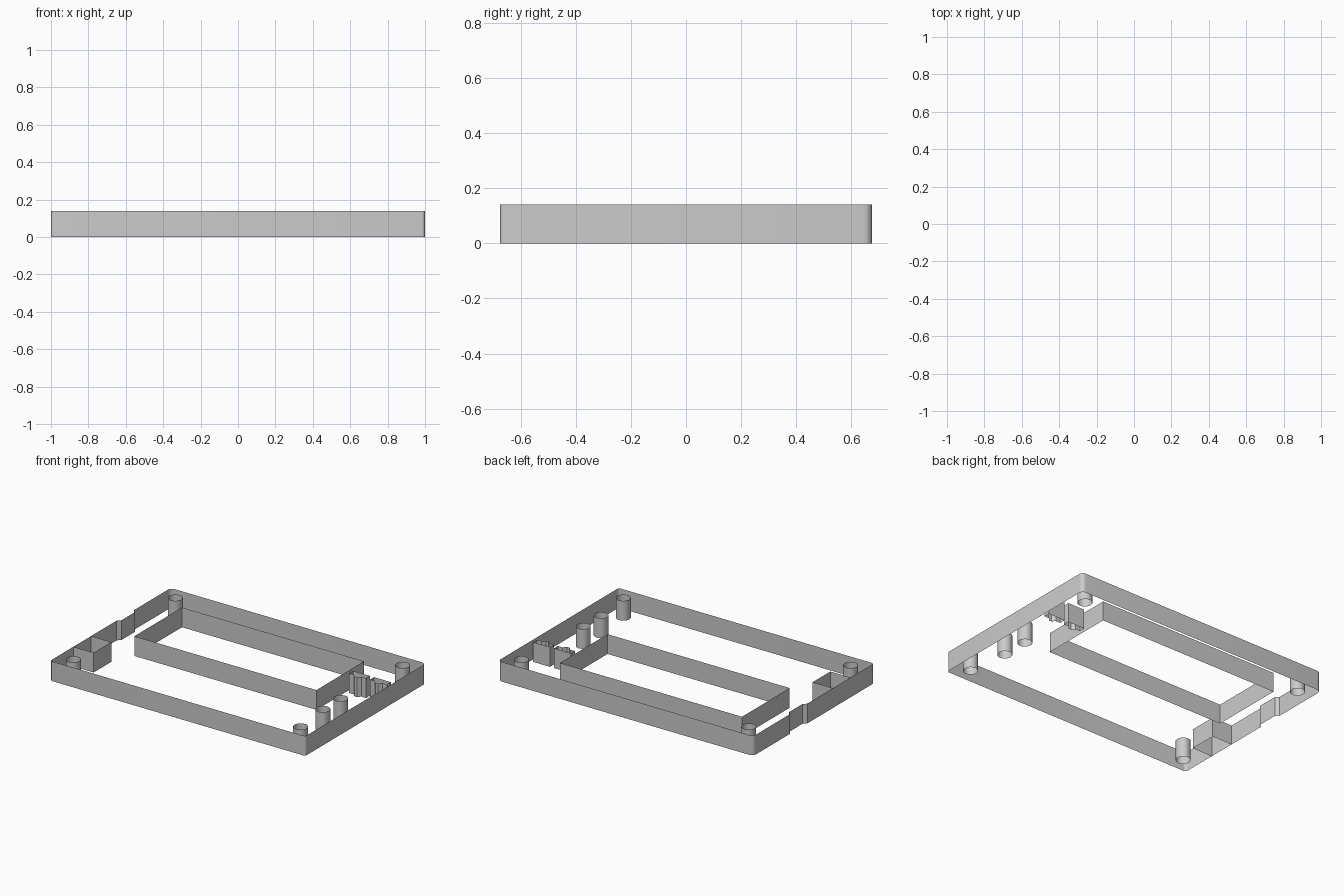
import bpy
import bmesh
from math import pi, sin, cos, radians

HEIGHT = 0.14

default = bpy.data.objects.get("Cube")
if default:
    bpy.data.objects.remove(default, do_unlink=True)

grey = bpy.data.materials.new("plain grey")
grey.use_nodes = True
colour = (0.6, 0.6, 0.6, 1)
grey.diffuse_color = colour
grey.node_tree.nodes["Principled BSDF"].inputs["Base Color"].default_value = colour


def wall(name, points, closed=True):
    """Extrude a plan profile into a thin upright wall, open above and below."""
    bm = bmesh.new()
    verts = [bm.verts.new((x, y, 0)) for x, y in points]
    pairs = list(zip(verts, verts[1:]))
    if closed:
        pairs.append((verts[-1], verts[0]))
    edges = [bm.edges.new(p) for p in pairs]
    result = bmesh.ops.extrude_edge_only(bm, edges=edges)
    top = [g for g in result["geom"] if isinstance(g, bmesh.types.BMVert)]
    bmesh.ops.translate(bm, verts=top, vec=(0, 0, HEIGHT))
    bmesh.ops.recalc_face_normals(bm, faces=bm.faces)
    mesh = bpy.data.meshes.new(name)
    bm.to_mesh(mesh)
    bm.free()
    mesh.materials.append(grey)
    obj = bpy.data.objects.new(name, mesh)
    bpy.context.collection.objects.link(obj)
    bpy.ops.object.select_all(action="DESELECT")
    obj.select_set(True)
    bpy.context.view_layer.objects.active = obj
    bpy.ops.object.shade_smooth_by_angle(angle=radians(35))
    return obj


def arc(cx, cy, r, start, sweep, steps):
    return [(cx + r * cos(start + sweep * i / steps),
             cy + r * sin(start + sweep * i / steps)) for i in range(steps + 1)]


# Outer rim: rounded corners and a shallow notch in the -x side
W, D = 1.0, 0.675
rim = []
for sx, sy, r, quarter in ((1, -1, 0.018, 3), (1, 1, 0.03, 0), (-1, 1, 0.03, 1)):
    rim += arc(sx * (W - r), sy * (D - r), r, quarter * pi / 2, pi / 2, 6)
rim += [(-W, 0.264), (-W + 0.022, 0.242), (-W + 0.022, 0.092), (-W, 0.07)]
rim += arc(-W + 0.018, -D + 0.018, 0.018, pi, pi / 2, 6)
wall("outer_rim", rim)

# Large display opening
wall("display_opening", [(-0.771, -0.059), (0.656, -0.059),
                         (0.656, 0.474), (-0.771, 0.474)])

# Side pocket that meets the rim
wall("side_pocket", [(-W, -0.415), (-0.841, -0.415),
                     (-0.841, -0.217), (-W, -0.217)], closed=False)

# Round holes: four at the corners and two for buttons
holes = [("corner_hole", x, y) for x in (-0.891, 0.891) for y in (-0.571, 0.571)]
holes += [("button_hole", 0.855, y) for y in (-0.071, -0.271)]
for name, x, y in holes:
    wall(name, arc(x, y, 0.048, 0, 2 * pi, 32)[:-1])

# Two keyed connector slots
for i, x in enumerate((0.748, 0.912)):
    half = [(0.011, 0.25), (0.029, 0.271), (0.066, 0.271), (0.066, 0.314)]
    outline = [(x + u, v) for u, v in half]
    outline += [(x - u, v) for u, v in reversed(half)]
    wall("connector_slot_" + str(i + 1), outline)
